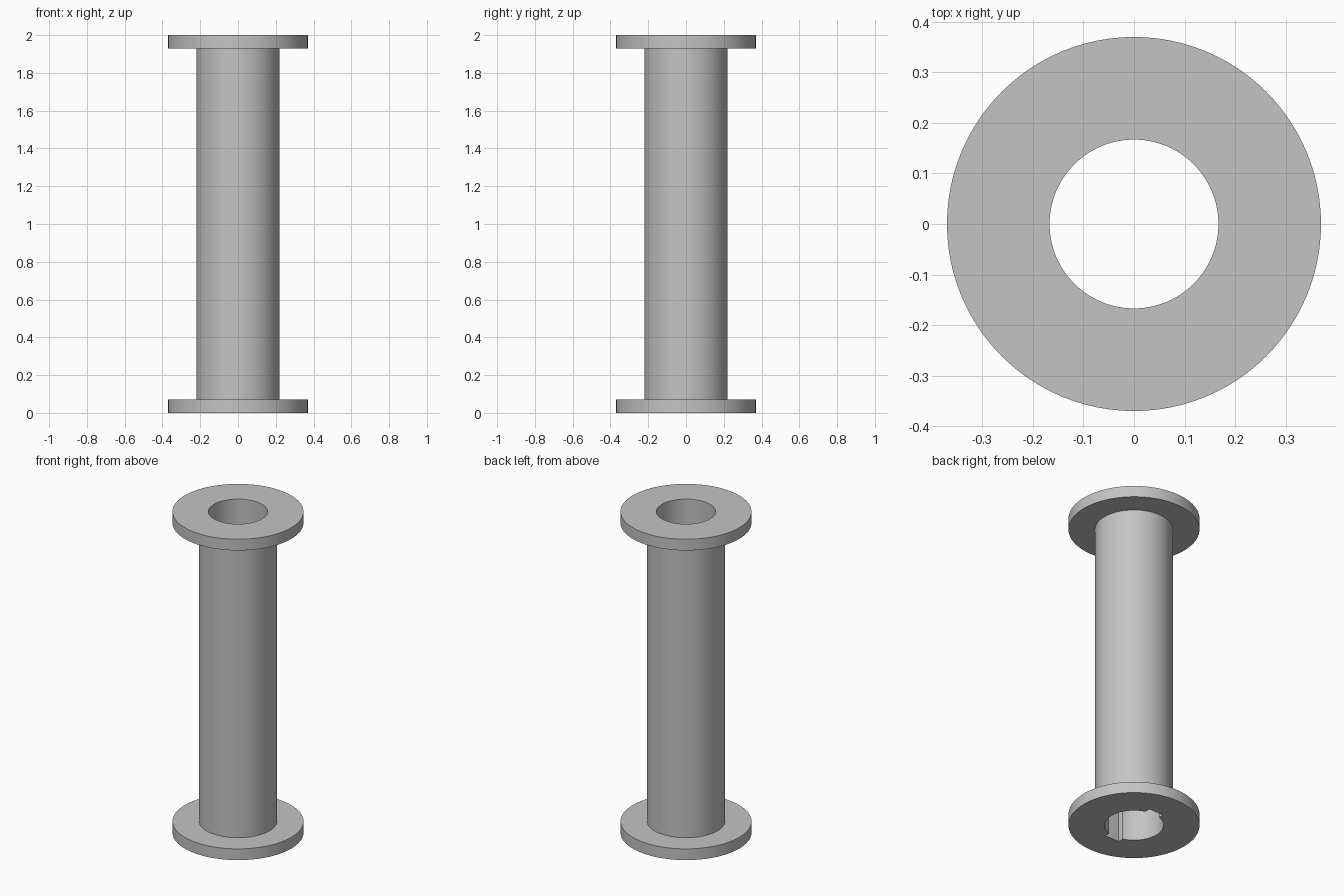
import bpy
import bmesh
from math import radians
from mathutils import Vector

if "Cube" in bpy.data.objects:
    bpy.data.objects.remove(bpy.data.objects["Cube"], do_unlink=True)

HEIGHT, FLANGE_THICK = 2.0, 0.07
BORE_R, TUBE_R, FLANGE_R = 0.167, 0.22, 0.37
SLOT_WIDTH, SLOT_REACH, SLOT_DEPTH = 0.1, 0.195, 0.3
SIDES = 96

grey = bpy.data.materials.new("plain grey")
grey.use_nodes = True
colour = (0.55, 0.55, 0.55, 1)
grey.diffuse_color = colour
grey.node_tree.nodes["Principled BSDF"].inputs["Base Color"].default_value = colour


def lathe(name, profile):
    """Turn a closed (radius, height) outline around z."""
    bm = bmesh.new()
    ring = [bm.verts.new((r, 0, z)) for r, z in profile]
    edges = [bm.edges.new((a, b)) for a, b in zip(ring, ring[1:] + ring[:1])]
    bmesh.ops.spin(bm, geom=ring + edges, cent=Vector(), axis=(0, 0, 1),
                   angle=radians(360), steps=SIDES, use_merge=True)
    bmesh.ops.remove_doubles(bm, verts=bm.verts, dist=1e-5)
    bmesh.ops.recalc_face_normals(bm, faces=bm.faces)
    mesh = bpy.data.meshes.new(name)
    bm.to_mesh(mesh)
    bm.free()
    mesh.materials.append(grey)
    obj = bpy.data.objects.new(name, mesh)
    bpy.context.collection.objects.link(obj)
    return obj


# Hollow tube with a flange at each end
low, high = FLANGE_THICK, HEIGHT - FLANGE_THICK
spool = lathe("flanged_tube", [
    (BORE_R, 0), (FLANGE_R, 0), (FLANGE_R, low), (TUBE_R, low),
    (TUBE_R, high), (FLANGE_R, high), (FLANGE_R, HEIGHT), (BORE_R, HEIGHT)])

# Opposed drive slots in the lower end of the bore
bpy.ops.mesh.primitive_cube_add(size=1, location=(0, 0, 0))
cutter = bpy.context.object
cutter.name = "slot_cutter"
cutter.scale = (SLOT_WIDTH, 2 * SLOT_REACH, 2 * SLOT_DEPTH)
cutter.hide_render = True
cutter.data.materials.append(grey)

cut = spool.modifiers.new("drive slots", "BOOLEAN")
cut.operation = "DIFFERENCE"
cut.solver = "EXACT"
cut.object = cutter

bpy.ops.object.select_all(action="DESELECT")
spool.select_set(True)
bpy.context.view_layer.objects.active = spool
bpy.ops.object.modifier_apply(modifier=cut.name)
bpy.data.objects.remove(cutter, do_unlink=True)

bpy.ops.object.shade_smooth_by_angle(angle=radians(30))
